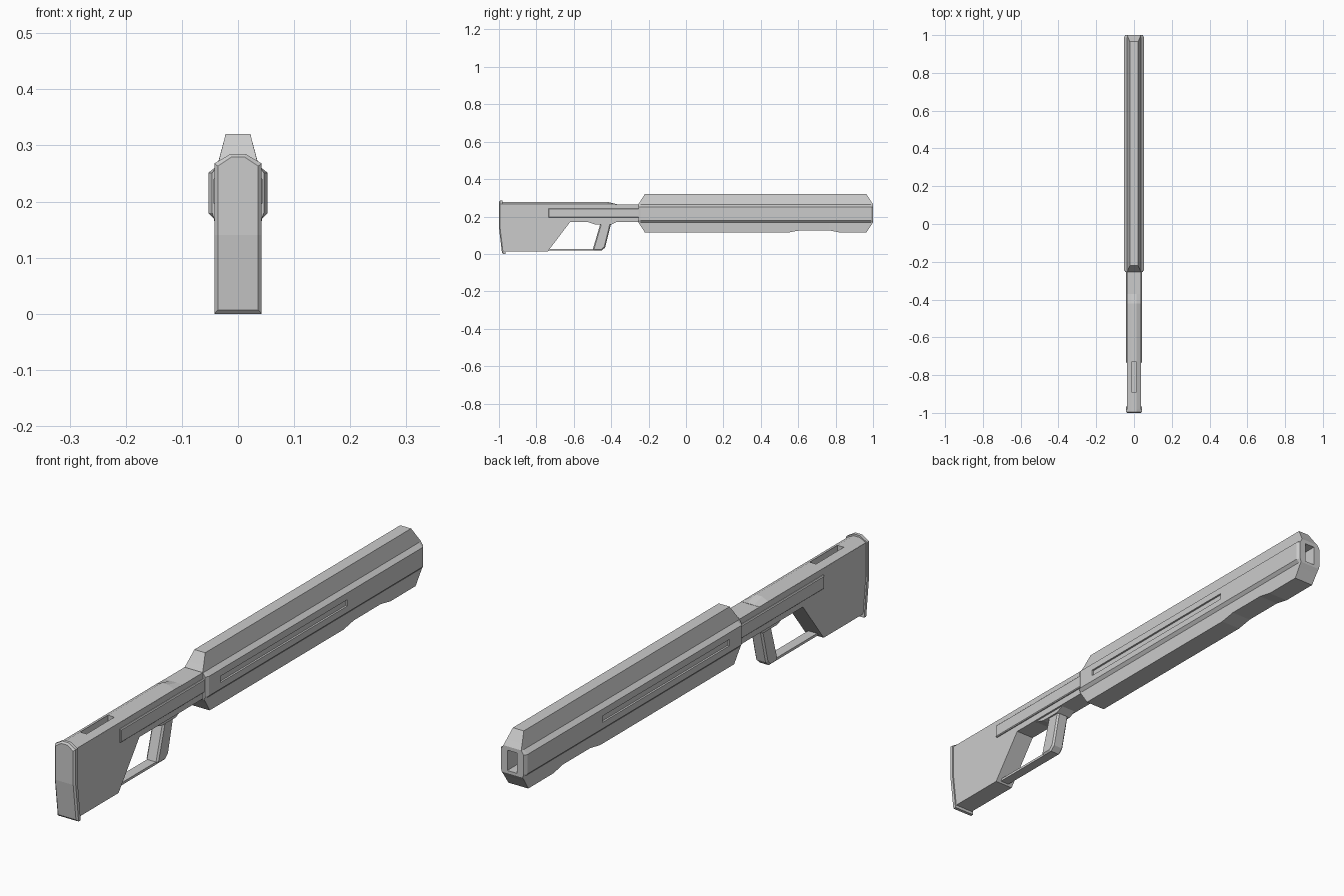
import bpy, bmesh

if "Cube" in bpy.data.objects:
    bpy.data.objects.remove(bpy.data.objects["Cube"])


def finish(name, bm):
    bmesh.ops.recalc_face_normals(bm, faces=bm.faces)
    mesh = bpy.data.meshes.new(name)
    bm.to_mesh(mesh)
    bm.free()
    obj = bpy.data.objects.new(name, mesh)
    bpy.context.collection.objects.link(obj)
    return obj


def loft(name, sections):
    """Skin mirrored half outlines [(y, [(x, z) top to bottom])]; y may be a function of z."""
    bm = bmesh.new()
    rings = []
    for y, half in sections:
        fy = y if callable(y) else (lambda z, y=y: y)
        pts = half + [(-x, z) for x, z in reversed(half)]
        rings.append([bm.verts.new((x, fy(z), z)) for x, z in pts])
    n = len(rings[0])
    for a, b in zip(rings, rings[1:]):
        for i in range(n):
            j = (i + 1) % n
            bm.faces.new((a[i], a[j], b[j], b[i]))
    for r in (rings[0], rings[-1]):
        for i in range(n // 2 - 1):
            bm.faces.new((r[i], r[i + 1], r[n - 2 - i], r[n - 1 - i]))
    return finish(name, bm)


def prism(name, profile, x0, x1, inset=0.0):
    """Extrude a (y, z) side profile from x0 to x1."""
    bm = bmesh.new()
    face = bm.faces.new([bm.verts.new((x0, y, z)) for y, z in profile])
    ext = bmesh.ops.extrude_face_region(bm, geom=[face])["geom"]
    for v in ext:
        if isinstance(v, bmesh.types.BMVert):
            v.co.x = x1
    if inset:
        bmesh.ops.recalc_face_normals(bm, faces=bm.faces)
        edges = [e for e in bm.edges if abs(e.verts[0].co.x - e.verts[1].co.x) < 1e-6]
        bmesh.ops.bevel(bm, geom=edges, offset=inset, segments=1, affect='EDGES')
    return finish(name, bm)


def rect(y0, y1, z0, z1):
    return [(y0, z0), (y1, z0), (y1, z1), (y0, z1)]


def cut(targets, cutter):
    cutter.hide_render = True
    for t in targets:
        mod = t.modifiers.new("cut", 'BOOLEAN')
        mod.operation = 'DIFFERENCE'
        mod.solver = 'EXACT'
        mod.object = cutter
        bpy.context.view_layer.objects.active = t
        bpy.ops.object.modifier_apply(modifier=mod.name)
    bpy.data.objects.remove(cutter)


# Long faceted shroud with tapered ends and a shallow dip underneath
def shroud_half(taper, side, bottom=0.115):
    top = 0.266 + 0.054 * taper
    low = 0.168 + (bottom - 0.168) * taper
    return [(0.036 - 0.014 * taper, top), (0.037, 0.264), (side, 0.251),
            (side, 0.18), (0.0425, 0.169), (0.042 - 0.002 * taper, low)]


shroud = loft("barrel_shroud", [
    (-0.255, shroud_half(0, 0.046)),
    (-0.243, shroud_half(0.33, 0.053)),
    (-0.22, shroud_half(1, 0.053)),
    (0.55, shroud_half(1, 0.053)),
    (0.61, shroud_half(1, 0.053, 0.126)),
    (0.765, shroud_half(1, 0.053, 0.126)),
    (0.82, shroud_half(1, 0.053)),
    (0.965, shroud_half(1, 0.053)),
    (0.988, shroud_half(0.33, 0.053)),
    (1.0, shroud_half(0, 0.046))])

# Muzzle opening and side grooves
cut([shroud], prism("muzzle_cutter", rect(0.88, 1.05, 0.178, 0.252), -0.02, 0.02))
for s in (-1, 1):
    cut([shroud], prism("groove_cutter", rect(-0.175, 0.555, 0.203, 0.226), s * 0.046, s * 0.07))

# Stock and receiver body
body = prism("stock_body", [
    (-0.988, 0.265), (-0.975, 0.012), (-0.74, 0.012), (-0.62, 0.17),
    (-0.24, 0.17), (-0.24, 0.265)], -0.037, 0.037)

# Raised comb that ramps down at its front
comb_high = [(0.013, 0.278), (0.0368, 0.266), (0.0368, 0.255)]
comb_low = [(0.013, 0.266), (0.0368, 0.2655), (0.0368, 0.255)]
comb = loft("stock_comb", [(-0.988, comb_high), (-0.42, comb_high), (-0.37, comb_low)])
cut([body, comb], prism("top_slot_cutter", rect(-0.89, -0.73, 0.235, 0.3), -0.013, 0.013))


# Butt plate, kinked forward in its lower half
def kink(base):
    return lambda z: base + max(0, 0.14 - z) * 0.12


plate = [(0.013, 0.285), (0.042, 0.268), (0.042, 0.14), (0.042, 0.0)]
plate_in = [(0.012, 0.279), (0.036, 0.263), (0.036, 0.14), (0.036, 0.007)]
loft("butt_plate", [(kink(-1.0), plate_in), (kink(-0.994), plate), (kink(-0.982), plate)])

# Side rails
for s, side in ((1, "right"), (-1, "left")):
    prism(side + "_rail", rect(-0.735, -0.245, 0.194, 0.243), s * 0.03, s * 0.0435, 0.003)

# Grip, the boss it hangs from, and the lower guard bar
prism("grip_boss", [(-0.53, 0.172), (-0.48, 0.156), (-0.40, 0.156), (-0.37, 0.172)], -0.03, 0.03)
prism("grip", [(-0.457, 0.165), (-0.498, 0.026), (-0.49, 0.018), (-0.45, 0.018),
               (-0.432, 0.035), (-0.40, 0.165)], -0.024, 0.024, 0.006)
prism("guard_bar", rect(-0.745, -0.46, 0.018, 0.027), -0.018, 0.018)
